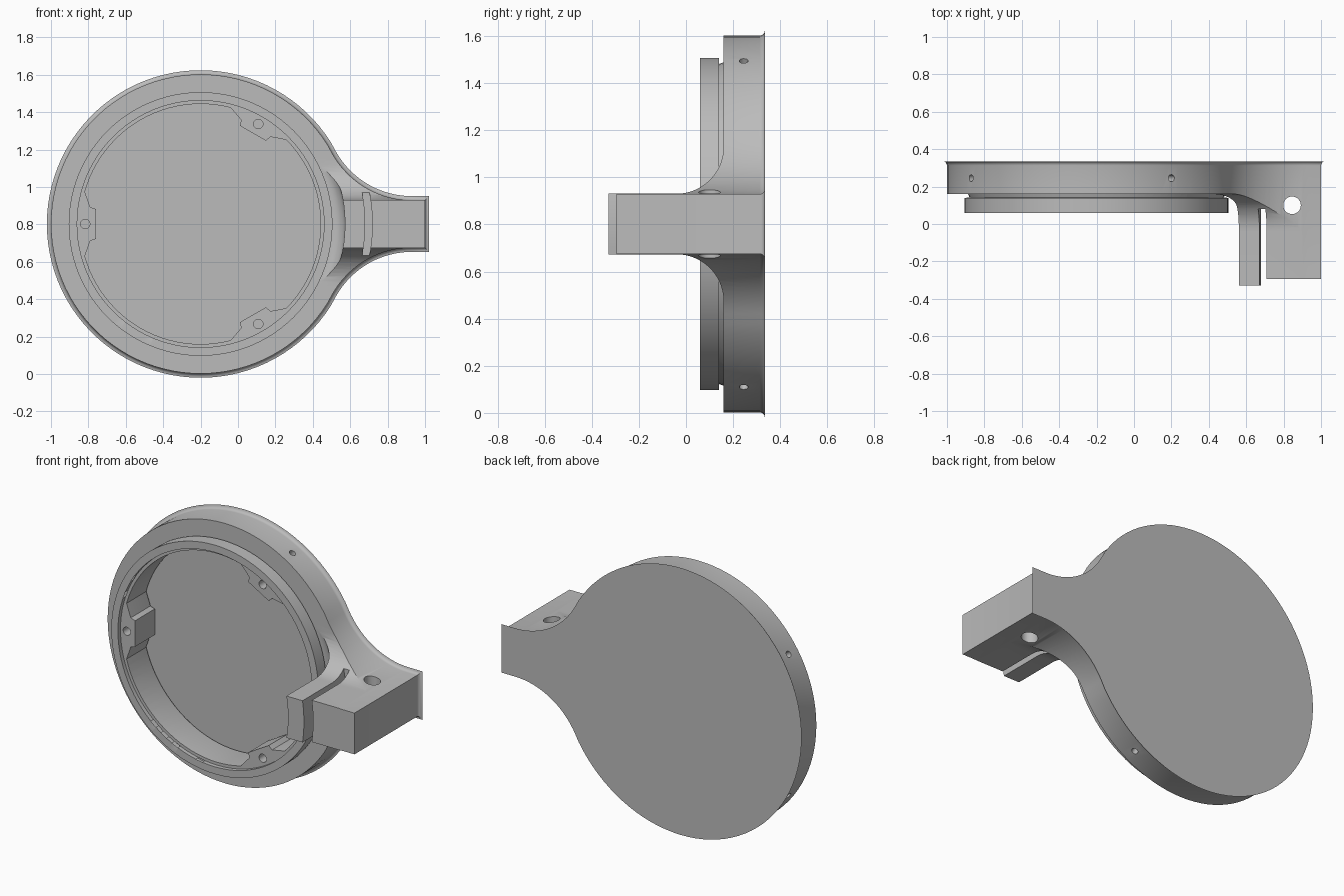
import bpy, bmesh
from math import sin, cos, pi, radians, atan2, hypot
from mathutils import Vector, Matrix

if "Cube" in bpy.data.objects:
    bpy.data.objects.remove(bpy.data.objects["Cube"])

CX, CZ, R = -0.2, 0.802, 0.8        # disc centre and radius
BACK, FACE, HALF = 0.335, 0.16, 0.127  # back plane, disc front, half arm height

grey = bpy.data.materials.new("plain_grey")
grey.use_nodes = True
colour = (0.5, 0.5, 0.5, 1)
grey.diffuse_color = colour
grey.node_tree.nodes["Principled BSDF"].inputs["Base Color"].default_value = colour


def arc(cx, cy, r, a0, a1, n):
    return [(cx + r * cos(a0 + (a1 - a0) * i / n), cy + r * sin(a0 + (a1 - a0) * i / n))
            for i in range(n + 1)]


def finish(name, bm):
    bmesh.ops.recalc_face_normals(bm, faces=bm.faces)
    mesh = bpy.data.meshes.new(name)
    bm.to_mesh(mesh)
    bm.free()
    obj = bpy.data.objects.new(name, mesh)
    bpy.context.collection.objects.link(obj)
    mesh.materials.append(grey)
    return obj


def prism(name, pts, lo, hi, axis="y", round_far=0):
    """Extrude a profile along y (points are x, z) or along x (points are y, z)."""
    place = (lambda p, d: (p[0], d, p[1])) if axis == "y" else (lambda p, d: (d, p[0], p[1]))
    bm = bmesh.new()
    near = bm.faces.new([bm.verts.new(place(p, lo)) for p in pts])
    far = bm.faces.new([bm.verts.new(place(p, hi)) for p in pts])
    bmesh.ops.bridge_loops(bm, edges=list(near.edges) + list(far.edges))
    if round_far:
        bmesh.ops.bevel(bm, geom=list(far.edges), offset=round_far, segments=4,
                        profile=0.5, affect="EDGES")
    return finish(name, bm)


def lathe(name, profile, n=96):
    """Spin (radius, y) points around the disc axis; the ends lie on the axis."""
    bm = bmesh.new()
    verts = [bm.verts.new((CX + r, y, CZ)) for r, y in profile]
    edges = [bm.edges.new(pair) for pair in zip(verts, verts[1:])]
    bmesh.ops.spin(bm, geom=verts + edges, cent=(CX, 0, CZ), axis=(0, 1, 0),
                   angle=2 * pi, steps=n)
    bmesh.ops.remove_doubles(bm, verts=bm.verts, dist=1e-5)
    return finish(name, bm)


def rod(name, centre, direction, r, length, n=24):
    bm = bmesh.new()
    turn = Vector(direction).to_track_quat("Z", "Y").to_matrix().to_4x4()
    bmesh.ops.create_cone(bm, cap_ends=True, segments=n, radius1=r, radius2=r, depth=length,
                          matrix=Matrix.Translation(centre) @ turn)
    return finish(name, bm)


def combine(target, other, operation="DIFFERENCE"):
    mod = target.modifiers.new("combine", "BOOLEAN")
    mod.operation, mod.object, mod.solver = operation, other, "EXACT"
    bpy.context.view_layer.objects.active = target
    bpy.ops.object.modifier_apply(modifier=mod.name)
    bpy.data.objects.remove(other)


# Outline of disc and arm, joined by tangent concave curves
fx, fr = 0.93, 0.488
fz = CZ + HALF + fr
meet = atan2(fz - CZ, fx - CX)
upper = arc(fx, fz, fr, -pi / 2, meet - pi, 20)
disc = arc(CX, CZ, R, meet, 2 * pi - meet, 84)
lower = [(x, 2 * CZ - z) for x, z in reversed(upper)]
outline = ([(1, CZ + HALF)] + upper + disc[1:-1] + lower + [(1, CZ - HALF)])
body = prism("mirror_housing", outline, -0.33, BACK, round_far=0.022)

# Clear the space in front of the disc, leaving a rounded root at the arm
combine(body, lathe("front_cut", [(0, -0.6), (0.772, -0.6)]
                    + arc(0.702, 0.09, 0.07, 0, pi / 2, 8) + [(0, FACE)]))
combine(body, prism("side_cut", [(-1.2, -0.2), (0.4, -0.2), (0.4, 1.8), (-1.2, 1.8)], -0.6, FACE))

# Concave shoulders above and below the arm
for s in (1, -1):
    curve = arc(-0.04, HALF + 0.2015, 0.2, -pi / 2, 0, 14)
    shape = [(-0.6, HALF + 0.0015)] + curve + [(FACE, 1.2), (-0.6, 1.2)]
    combine(body, prism("shoulder_cut", [(y, CZ + s * z) for y, z in shape], 0.3, 1.2, "x"))

# Curved slot between the tongue and the block, and the shorter block end
slot = arc(CX, CZ, 0.88, -0.3, 0.3, 16) + arc(CX, CZ, 0.918, 0.3, -0.3, 16)
combine(body, prism("slot_cut", slot, -0.6, 0.08))
combine(body, prism("block_end_cut", [(0.69, 0.5), (1.2, 0.5), (1.2, 1.1), (0.69, 1.1)], -0.6, -0.295))

# Raised flange with a groove behind it
combine(body, lathe("flange", [(0, 0.06), (0.705, 0.06), (0.705, 0.14), (0.68, 0.141),
                               (0.69, 0.17), (0.69, 0.2), (0, 0.2)]), "UNION")

# Cavity with three screw bosses, below a shallow ledge
boss = [(0.59, -0.09), (0.56, -0.08), (0.56, 0.08), (0.59, 0.09)]
reach = radians(15.5)
cavity = []
for k in range(3):
    a = radians(60 + 120 * k)
    cavity += [(CX + u * cos(a) - v * sin(a), CZ + u * sin(a) + v * cos(a)) for u, v in boss]
    cavity += arc(CX, CZ, 0.642, a + reach, a + 2 * pi / 3 - reach, 24)
combine(body, prism("cavity_cut", cavity, -0.1, 0.29, round_far=0.02))
combine(body, lathe("ledge_cut", [(0, -0.1), (0.66, -0.1), (0.66, 0.085), (0, 0.085)]))

# Screw holes in the bosses
for deg in (60, 180, 300):
    a = radians(deg)
    combine(body, rod("screw_cut", (CX + 0.617 * cos(a), 0.1, CZ + 0.617 * sin(a)),
                      (0, 1, 0), 0.025, 0.2))

# Small radial holes in the rim
for deg in (60, 147, 213, 300):
    a = radians(deg)
    d = Vector((cos(a), 0, sin(a)))
    combine(body, rod("rim_hole_cut", Vector((CX, 0.245, CZ)) + d * 0.78, d, 0.019, 0.16, 16))

# Pivot hole through the arm
combine(body, rod("pivot_cut", (0.845, 0.1, CZ), (0, 0, 1), 0.047, 1.2, 32))

bpy.ops.object.select_all(action="DESELECT")
body.select_set(True)
bpy.context.view_layer.objects.active = body
bpy.ops.object.shade_smooth_by_angle(angle=radians(30))
